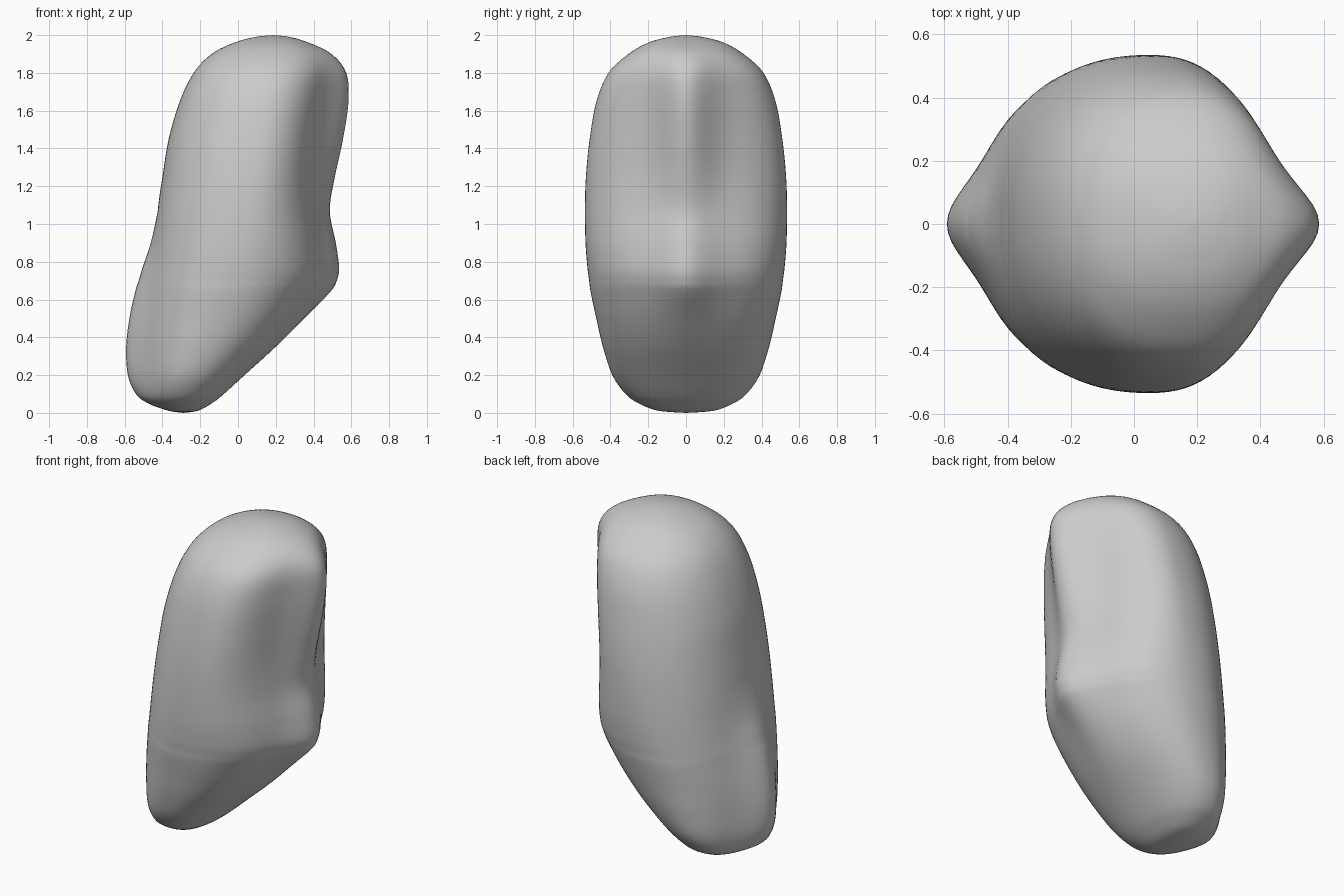
import bpy, bmesh, math

if "Cube" in bpy.data.objects:
    bpy.data.objects.remove(bpy.data.objects["Cube"])

# Silhouette by height: left tip x, right tip x, half width in y
TIPS = [
    (0.0, -0.29, -0.29, 0.0), (0.012, -0.37, -0.21, 0.15), (0.05, -0.475, -0.14, 0.25),
    (0.1, -0.54, -0.075, 0.32), (0.2, -0.583, 0.035, 0.39), (0.35, -0.592, 0.2, 0.44),
    (0.5, -0.575, 0.35, 0.475), (0.64, -0.545, 0.488, 0.505), (0.70, -0.526, 0.523, 0.513),
    (0.77, -0.505, 0.535, 0.522), (0.9, -0.462, 0.518, 0.532), (1.07, -0.425, 0.486, 0.535),
    (1.25, -0.4, 0.513, 0.53), (1.45, -0.367, 0.556, 0.51), (1.65, -0.308, 0.585, 0.474),
    (1.8, -0.235, 0.573, 0.41), (1.9, -0.14, 0.495, 0.305), (1.96, -0.02, 0.375, 0.2),
    (1.99, 0.09, 0.275, 0.09), (2.0, 0.185, 0.185, 0.0),
]

# Rounded body under the ridges, same heights: left x, x of the widest point, right x
CORE = [
    (-0.29, -0.29, -0.29), (-0.365, -0.29, -0.21), (-0.445, -0.285, -0.14),
    (-0.475, -0.275, -0.075), (-0.49, -0.235, 0.03), (-0.495, -0.16, 0.185),
    (-0.49, -0.095, 0.31), (-0.475, -0.05, 0.4), (-0.47, -0.03, 0.43),
    (-0.46, -0.01, 0.445), (-0.445, 0.02, 0.44), (-0.425, 0.05, 0.42),
    (-0.4, 0.08, 0.415), (-0.367, 0.11, 0.43), (-0.308, 0.135, 0.455),
    (-0.235, 0.16, 0.47), (-0.14, 0.175, 0.44), (-0.02, 0.18, 0.36),
    (0.09, 0.185, 0.275), (0.185, 0.185, 0.185),
]
ROWS = [t + c for t, c in zip(TIPS, CORE)]
POWER = 2.2        # roundness of the body section
RIDGE = 0.15       # breadth of the two ridges
STEPS, SIDES = 5, 96


def spline(i, t):
    """Smooth row between rows i and i + 1 (Catmull-Rom)."""
    a, b, c, d = (ROWS[max(0, min(len(ROWS) - 1, i + k))] for k in (-1, 0, 1, 2))
    return [0.5 * (2 * q + (r - o) * t + (2 * o - 5 * q + 4 * r - s) * t * t
                   + (3 * q - o - 3 * r + s) * t ** 3) for o, q, r, s in zip(a, b, c, d)]


def outline(row):
    """Body section with a ridge pulled out at each end."""
    z, tip_l, tip_r, w, left, mid, right = row
    for k in range(SIDES):
        a = 2 * math.pi * k / SIDES
        ca, sa = math.cos(a), math.sin(a)
        r = (abs(ca) ** POWER + abs(sa) ** POWER) ** (-1 / POWER)
        ca, sa = ca * r, sa * r
        y = w * sa
        reach, tip = (right - mid, tip_r - right) if ca > 0 else (mid - left, left - tip_l)
        x = mid + reach * ca
        x += math.copysign(tip * math.exp(-(y / RIDGE) ** 2) * min(1, abs(ca) * 1.5), ca)
        yield x, y, max(0.0, min(2.0, z))


# Lofted stone body
bm = bmesh.new()
rings = []
for i in range(len(ROWS) - 1):
    for s in range(STEPS):
        if i or s:
            rings.append([bm.verts.new(p) for p in outline(spline(i, s / STEPS))])
for a, b in zip(rings, rings[1:]):
    for k in range(SIDES):
        j = (k + 1) % SIDES
        bm.faces.new((a[k], a[j], b[j], b[k]))

# Closing points at the bottom and top
for row, ring in ((ROWS[0], rings[0]), (ROWS[-1], rings[-1])):
    tip = bm.verts.new((row[1], 0, row[0]))
    for k in range(SIDES):
        bm.faces.new((ring[k], ring[(k + 1) % SIDES], tip))

bmesh.ops.recalc_face_normals(bm, faces=bm.faces)
for f in bm.faces:
    f.smooth = True
mesh = bpy.data.meshes.new("stone_body")
bm.to_mesh(mesh)
bm.free()
body = bpy.data.objects.new("stone_body", mesh)
bpy.context.collection.objects.link(body)
